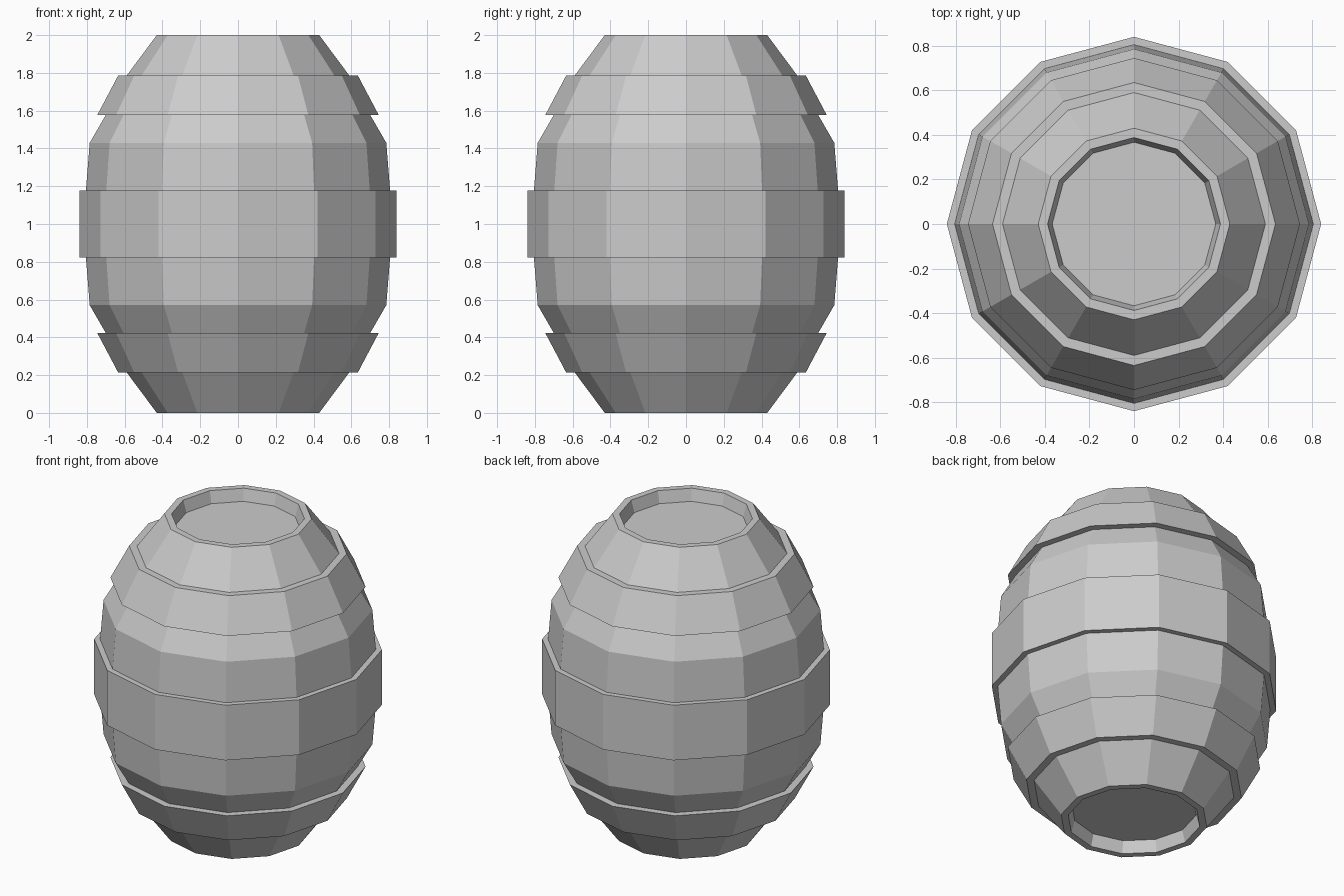
import bpy, bmesh
from math import cos, sin, tau

if "Cube" in bpy.data.objects:
    bpy.data.objects.remove(bpy.data.objects["Cube"])

SIDES = 12


def lathe(name, profile, caps=False):
    """Revolve an (r, z) profile, listed bottom to top, into a flat-faced part."""
    bm = bmesh.new()
    rings = [[bm.verts.new((r * cos(tau * i / SIDES), r * sin(tau * i / SIDES), z))
              for i in range(SIDES)] for r, z in profile]
    for low, high in zip(rings, rings[1:]):
        for i in range(SIDES):
            j = (i + 1) % SIDES
            bm.faces.new((low[i], low[j], high[j], high[i]))
    if caps:
        bm.faces.new(rings[0][::-1])
        bm.faces.new(rings[-1])
    mesh = bpy.data.meshes.new(name)
    bm.to_mesh(mesh)
    bm.free()
    obj = bpy.data.objects.new(name, mesh)
    bpy.context.collection.objects.link(obj)
    return obj


def flip(profile):
    """Mirror a profile about mid height, keeping bottom-to-top order."""
    return [(r, 2 - z) for r, z in reversed(profile)]


# Barrel body: bulged staves with a recessed lid at each end
upper = [(0.805, 1.18), (0.785, 1.43), (0.70, 1.577), (0.59, 1.785),
         (0.43, 2.0), (0.388, 2.0), (0.367, 1.925)]
lathe("barrel_body", flip(upper) + upper, caps=True)

# Raised hoops around the body
hoop = [(0.70, 1.577), (0.745, 1.577), (0.635, 1.785), (0.59, 1.785)]
lathe("upper_hoop", hoop)
lathe("lower_hoop", flip(hoop))
lathe("middle_hoop", [(0.805, 0.823), (0.84, 0.823), (0.84, 1.177), (0.805, 1.177)])
